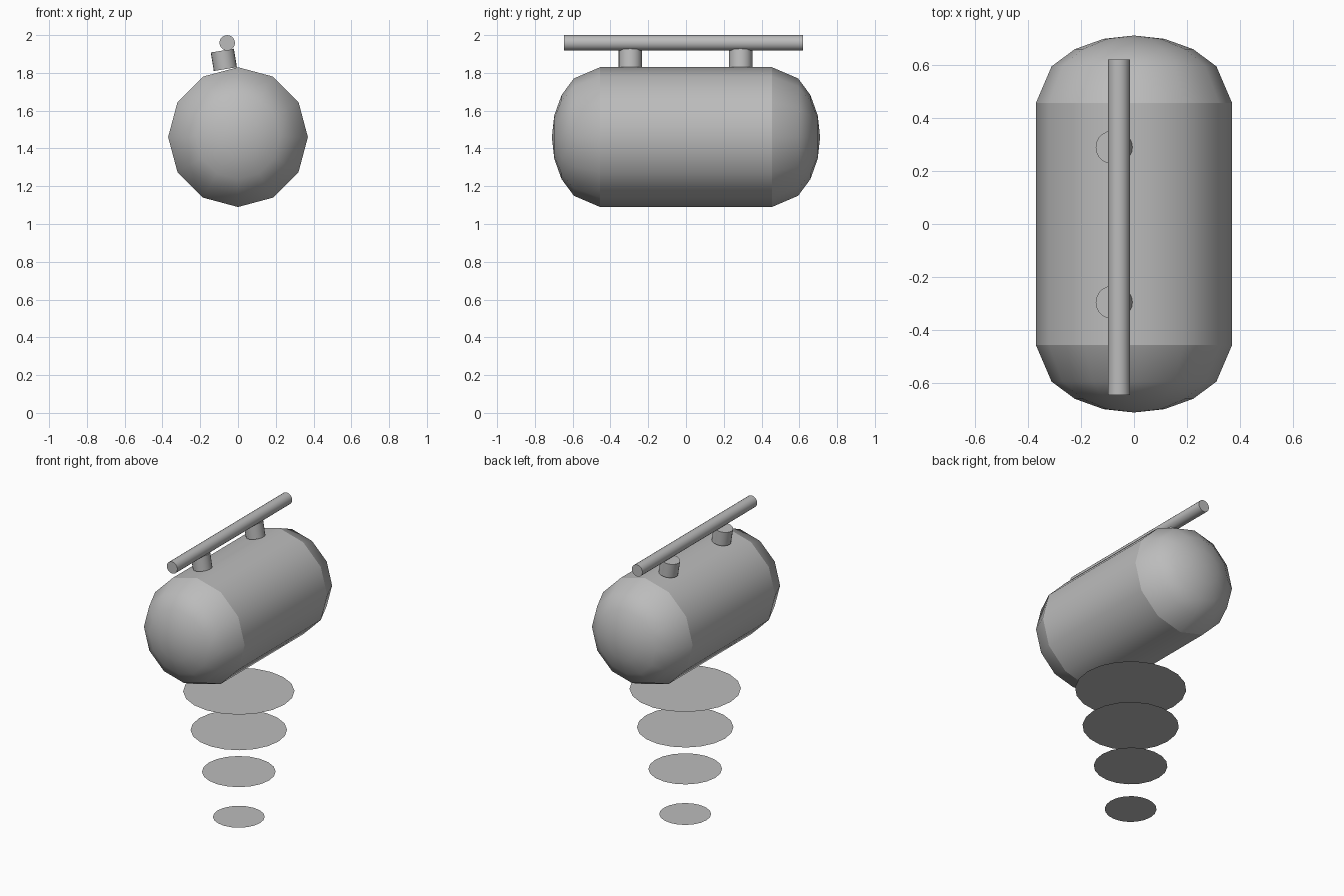
import bpy, bmesh, math
from mathutils import Matrix, Vector

cube = bpy.data.objects.get("Cube")
if cube:
    bpy.data.objects.remove(cube, do_unlink=True)

GREY = (0.5, 0.5, 0.5, 1)
mat = bpy.data.materials.new("plain grey")
mat.use_nodes = True
mat.diffuse_color = GREY
mat.node_tree.nodes["Principled BSDF"].inputs["Base Color"].default_value = GREY

AXIS_Z = 1.46   # height of the tank axis
R = 0.37        # tank radius
HALF = 0.455    # half length of the straight tank wall
CAP = 0.255     # depth of each domed end


def finish(name, bm, smooth_angle=None):
    bmesh.ops.remove_doubles(bm, verts=bm.verts, dist=0.0001)
    mesh = bpy.data.meshes.new(name)
    bm.to_mesh(mesh)
    bm.free()
    ob = bpy.data.objects.new(name, mesh)
    bpy.context.collection.objects.link(ob)
    mesh.materials.append(mat)
    if smooth_angle:
        bpy.ops.object.select_all(action='DESELECT')
        ob.select_set(True)
        bpy.context.view_layer.objects.active = ob
        bpy.ops.object.shade_smooth_by_angle(angle=math.radians(smooth_angle))
    return ob


def lathe_y(name, profile, sides=12):
    """Spin (radius, y) points around the tank axis."""
    bm = bmesh.new()
    verts = [bm.verts.new((0, y, r)) for r, y in profile]
    edges = [bm.edges.new(pair) for pair in zip(verts, verts[1:])]
    bmesh.ops.spin(bm, geom=verts + edges, cent=(0, 0, 0), axis=(0, 1, 0),
                   angle=math.tau, steps=sides, use_duplicate=False)
    bmesh.ops.remove_doubles(bm, verts=bm.verts, dist=0.0001)
    # point every face away from the tank centre
    bm.normal_update()
    flip = [f for f in bm.faces if f.normal.dot(f.calc_center_median()) < 0]
    bmesh.ops.reverse_faces(bm, faces=flip)
    bmesh.ops.translate(bm, verts=bm.verts, vec=(0, 0, AXIS_Z))
    return finish(name, bm, 50)


def rod(name, start, end, radius, sides):
    """Closed cylinder between two points."""
    a, b = Vector(start), Vector(end)
    turn = (b - a).to_track_quat('Z', 'Y').to_matrix().to_4x4()
    bm = bmesh.new()
    bmesh.ops.create_cone(bm, cap_ends=True, segments=sides, radius1=radius,
                          radius2=radius, depth=(b - a).length,
                          matrix=Matrix.Translation((a + b) / 2) @ turn)
    return finish(name, bm, 40)


# Tank wall and domed ends, kept separate so the seams stay crisp
lathe_y("tank_wall", [(R, -HALF), (R, HALF)])
for side, label in ((-1, "front"), (1, "back")):
    dome = [(R * math.cos(math.radians(t)),
             side * (HALF + CAP * math.sin(math.radians(t))))
            for t in (0, 33, 53, 72, 90)]
    lathe_y(label + "_dome", dome)

# Top rail and its two leaning posts
rod("top_rail", (-0.057, -0.645, 1.959), (-0.057, 0.62, 1.959), 0.041, 20)
for label, y in (("front", -0.295), ("back", 0.289)):
    rod(label + "_post", (-0.067, y, 1.82), (-0.083, y, 1.918), 0.062, 20)

# Thin exhaust discs, shrinking downwards
for i, (z, radius) in enumerate(((0.876, 0.352), (0.606, 0.305),
                                 (0.315, 0.233), (0.0, 0.164))):
    bm = bmesh.new()
    bmesh.ops.create_circle(bm, cap_ends=True, segments=20, radius=radius,
                            matrix=Matrix.Translation((0.016, -0.014, z)))
    bm.normal_update()
    for f in bm.faces:
        if f.normal.z < 0:
            f.normal_flip()
    finish(f"lower_disc_{i + 1}", bm)
